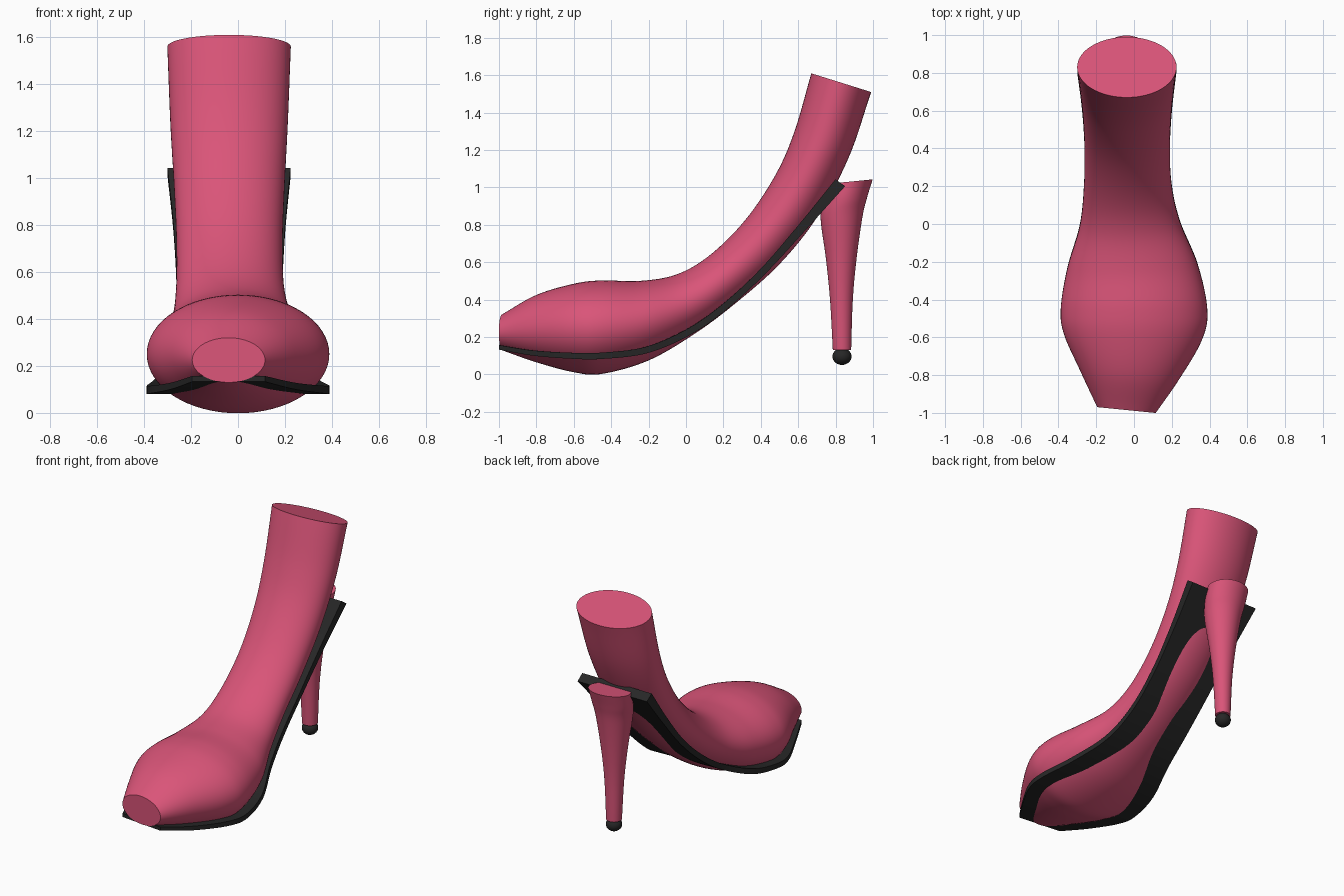
import bpy, bmesh, math
from mathutils import Vector

if "Cube" in bpy.data.objects:
    bpy.data.objects.remove(bpy.data.objects["Cube"])


def material(name, rgb):
    m = bpy.data.materials.new(name)
    m.diffuse_color = (*rgb, 1)
    m.use_nodes = True
    m.node_tree.nodes["Principled BSDF"].inputs["Base Color"].default_value = m.diffuse_color
    return m


PINK = material("pink", (0.70, 0.09, 0.19))
BLACK = material("black", (0.02, 0.02, 0.02))


def spline(rows, steps):
    """Catmull-Rom interpolation through rows of numbers."""
    pts = [Vector(r) for r in rows]
    pts = [2 * pts[0] - pts[1]] + pts + [2 * pts[-1] - pts[-2]]
    out = []
    for i in range(1, len(pts) - 2):
        a, b, c, d = pts[i - 1:i + 3]
        for s in range(steps):
            t = s / steps
            out.append(0.5 * (2 * b + (c - a) * t + (2 * a - 5 * b + 4 * c - d) * t**2
                              + (3 * b - a - 3 * c + d) * t**3))
    return out + [pts[-2]]


ROUND = [(math.cos(2 * math.pi * k / 64), math.sin(2 * math.pi * k / 64)) for k in range(64)]
FLAT = [(1, 1), (-1, 1), (-1, -1), (1, -1)]


def finish(name, bm, mat):
    bmesh.ops.recalc_face_normals(bm, faces=bm.faces)
    me = bpy.data.meshes.new(name)
    bm.to_mesh(me)
    bm.free()
    me.materials.append(mat)
    ob = bpy.data.objects.new(name, me)
    bpy.context.collection.objects.link(ob)
    bpy.ops.object.select_all(action='DESELECT')
    bpy.context.view_layer.objects.active = ob
    ob.select_set(True)
    bpy.ops.object.shade_smooth_by_angle(angle=math.radians(35))
    return ob


def loft(name, rows, section, mat, steps=8):
    """Rows: y,z of the upper edge, y,z of the lower edge, centre x, half width, yaw."""
    bm = bmesh.new()
    rings = []
    for y1, z1, y2, z2, cx, hw, yaw in spline(rows, steps):
        rings.append([bm.verts.new((cx + hw * c,
                                    (y1 + y2) / 2 + (y1 - y2) / 2 * s - yaw * hw * c,
                                    (z1 + z2) / 2 + (z1 - z2) / 2 * s)) for c, s in section])
    n = len(section)
    for a, b in zip(rings, rings[1:]):
        for k in range(n):
            bm.faces.new((a[k], a[(k + 1) % n], b[(k + 1) % n], b[k]))
    bm.faces.new(rings[0])
    bm.faces.new(rings[-1])
    return finish(name, bm, mat)


# Foot and ankle: one swept tube
loft("foot", [
    (-.985, .32, -.985, .13, -.04, .155, .1),
    (-.80, .425, -.80, .065, -.022, .262, .08),
    (-.60, .485, -.60, .012, -.004, .365, .03),
    (-.45, .503, -.45, .003, 0, .388, 0),
    (-.25, .50, -.20, .075, -.008, .345, -.03),
    (-.05, .535, .05, .22, -.022, .265, -.04),
    (.13, .64, .27, .385, -.033, .232, -.02),
    (.32, .83, .50, .59, -.036, .226, 0),
    (.48, 1.07, .70, .84, -.037, .235, 0),
    (.58, 1.30, .87, 1.16, -.038, .25, 0),
    (.67, 1.61, .99, 1.51, -.038, .263, 0)], ROUND, PINK)

# Sole: flat strip, centre line y, z, then the normal offset, centre x, half width, yaw
sole = [(-.985, .145, 0, .012, -.04, .155, .1),
        (-.80, .115, 0, .014, -.022, .262, .08),
        (-.60, .100, 0, .016, -.004, .365, .03),
        (-.45, .100, 0, .017, 0, .388, 0),
        (-.225, .130, -.004, .017, -.008, .345, -.03),
        (0, .225, -.008, .016, -.022, .265, -.04),
        (.20, .360, -.010, .015, -.033, .232, -.02),
        (.41, .550, -.012, .014, -.036, .226, 0),
        (.62, .785, -.018, .015, -.037, .238, 0),
        (.825, 1.025, -.026, .018, -.038, .262, 0)]
loft("sole", [(y + a, z + b, y - a, z - b, *rest) for y, z, a, b, *rest in sole], FLAT, BLACK)

# Heel: tapered column with a slightly tilted top
loft("heel", [
    (.785, .13, .883, .13, -.04, .049, 0),
    (.77, .40, .892, .40, -.04, .062, 0),
    (.748, .62, .912, .62, -.04, .085, 0),
    (.72, .83, .943, .84, -.04, .118, 0),
    (.735, .93, .968, .945, -.04, .135, 0),
    (.765, 1.02, .998, 1.043, -.04, .140, 0)], ROUND, PINK)

# Heel tip: small squashed ball
bm = bmesh.new()
bmesh.ops.create_uvsphere(bm, u_segments=32, v_segments=16, radius=.051)
bmesh.ops.scale(bm, vec=(1, 1, .88), verts=bm.verts)
bmesh.ops.translate(bm, vec=(-.04, .834, .096), verts=bm.verts)
finish("heel_tip", bm, BLACK)
